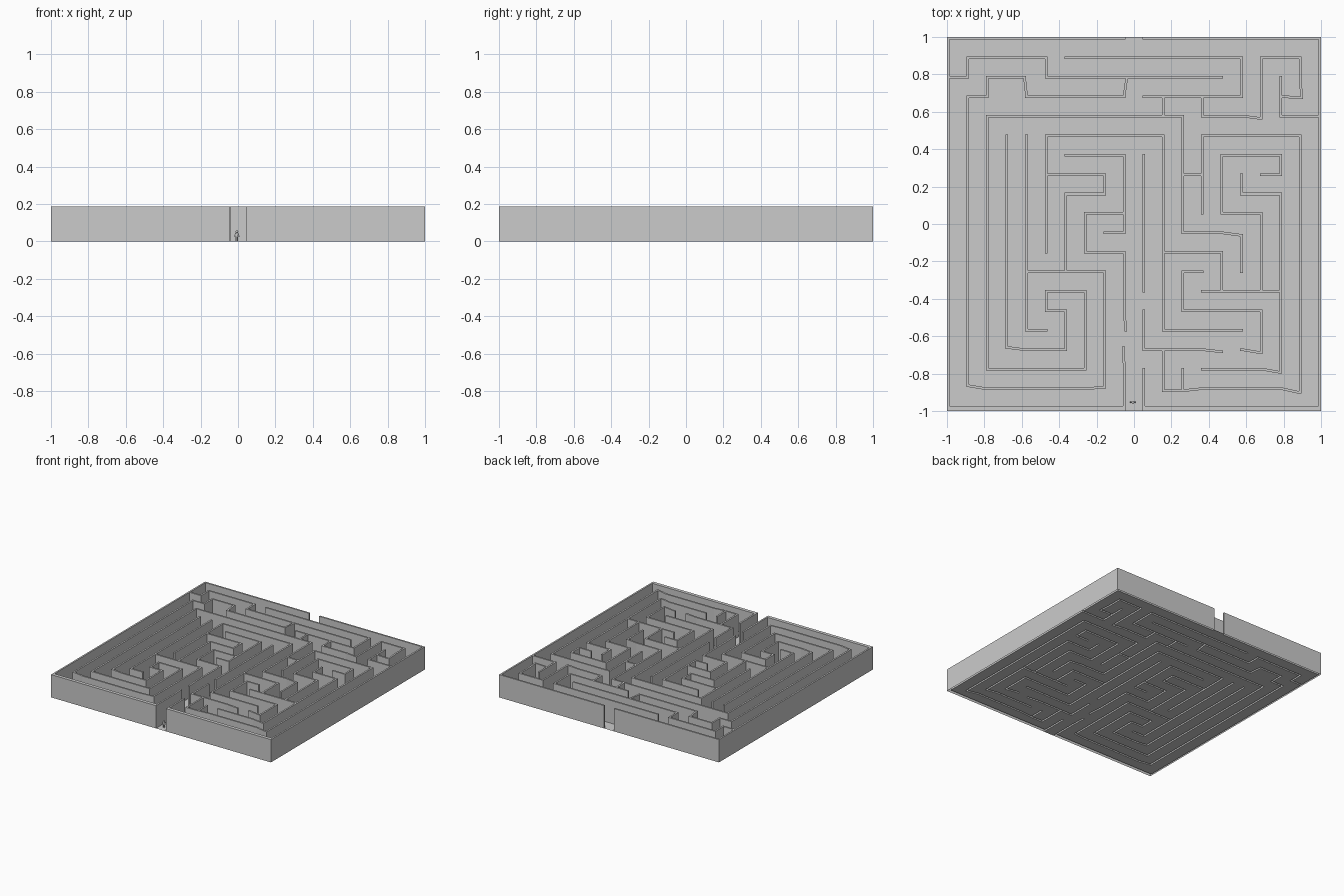
import bpy, bmesh, math

if "Cube" in bpy.data.objects:
    bpy.data.objects.remove(bpy.data.objects["Cube"])

N = 19            # cells per side
H = 0.187         # wall height
T = 0.0068        # half wall thickness
solid = set()     # fine-grid cells that are wall

STEP = {"R": (1, 0), "L": (-1, 0), "U": (0, 1), "D": (0, -1)}


def wall(i, j, moves):
    """Trace a wall from grid node (i, j), e.g. 'R3 U1'."""
    c, r = 2 * i, 2 * j
    solid.add((c, r))
    for m in moves.split():
        dx, dy = STEP[m[0]]
        for _ in range(2 * int(m[1:])):
            c, r = c + dx, r + dy
            solid.add((c, r))


# Outer walls with front and back openings
wall(9, 3, "D3 L9 U19 R9")
wall(10, 2, "D2 R9 U19 L9")

# Back band of the maze
wall(0, 17, "R1 U1 R4 D1 R9")
wall(9, 17, "D1 L5 U1 L2 D1 L1 D15 R7 U6 L4")
wall(6, 18, "R9 D2 L5")
wall(11, 16, "D1")
wall(13, 16, "D1 R3 U3 R2 D2 L1")
wall(17, 17, "D2 R2")

# Left half
wall(12, 15, "L10 D13 R5 U4 L2 D1 R1 D2 L3 U11")
wall(4, 14, "D10 R1")
wall(6, 7, "U4 R2 U1 L3")
wall(5, 8, "U6 R6 D10 R4")
wall(6, 13, "R3 D4 L1")
wall(9, 10, "L2 D2 R2 D4")

# Centre corridor
wall(10, 13, "D7")
wall(10, 5, "D2 R4")

# Right half
wall(12, 15, "D6 R3 D2")
wall(12, 12, "R1")
wall(13, 10, "U4 R5 D13 L7 U2")
wall(12, 1, "U1")
wall(11, 8, "R3 D2")
wall(13, 6, "R4 D4 L4")
wall(16, 6, "U4 L2 U3 R3 D1 L1")
wall(17, 6, "U5 L2 U1")
wall(13, 7, "L1 D2 R4 D2 L1")

# Slightly hand-drawn nodes: small shifts that tilt the walls
nudge = {(1, 1): (0, .015), (8, 1): (0, .008), (9, 17): (.013, 0), (4, 17): (-.01, 0),
         (18, 1): (0, -.02), (11, 1): (0, -.01), (12, 1): (0, -.01), (16, 15): (0, -.012),
         (17, 2): (0, -.016), (9, 4): (.008, 0), (3, 3): (0, .012), (16, 3): (0, -.015),
         (14, 3): (0, -.01), (15, 9): (0, -.012), (18, 16): (.008, -.005), (9, 3): (-.004, .01)}


def corner(a, b):
    """Position of fine-grid corner (a, b); two corners per wall line."""
    i, j = a // 2, b // 2
    dx, dy = nudge.get((i, j), (0, 0))
    x = (i - N / 2) * 0.1045 + (T if a % 2 else -T) + dx
    y = 0.9932 - (N - j) * 0.1041 + (T if b % 2 else -T) + dy
    if b == 0:
        y = -1
    elif b == 1:
        y = -0.972
    return max(-1, min(1, x)), max(-1, min(1, y))


def build(name, make_faces):
    bm, cache = bmesh.new(), {}

    def v(a, b, z):
        if (a, b, z) not in cache:
            cache[a, b, z] = bm.verts.new((*corner(a, b), z))
        return cache[a, b, z]

    make_faces(bm, v)
    me = bpy.data.meshes.new(name)
    bm.to_mesh(me)
    bm.free()
    ob = bpy.data.objects.new(name, me)
    bpy.context.collection.objects.link(ob)
    return ob


def ring(c, r):
    return [(c, r), (c + 1, r), (c + 1, r + 1), (c, r + 1)]


def floor_faces(bm, v):
    for c in range(2 * N + 1):
        for r in range(2 * N + 1):
            if (c, r) not in solid:
                bm.faces.new([v(a, b, 0) for a, b in ring(c, r)])


def wall_faces(bm, v):
    for c, r in sorted(solid):
        q = ring(c, r)
        bm.faces.new([v(a, b, H) for a, b in q])
        for k, (dx, dy) in enumerate([(0, -1), (1, 0), (0, 1), (-1, 0)]):
            if (c + dx, r + dy) not in solid:
                p, n = q[k], q[(k + 1) % 4]
                bm.faces.new([v(*p, 0), v(*n, 0), v(*n, H), v(*p, H)])


build("floor", floor_faces)
build("maze_walls", wall_faces)

# Tiny visitor standing in the front entrance
PX, PY = -0.006, -0.953


def block(name, x, z, sx, sy, sz, tilt=0):
    bpy.ops.mesh.primitive_cube_add(size=1, location=(PX + x, PY, z), rotation=(0, tilt, 0))
    ob = bpy.context.object
    ob.name = name
    ob.scale = (sx, sy, sz)


block("visitor_torso", 0, 0.034, 0.014, 0.008, 0.022)
for side, s in (("left", -1), ("right", 1)):
    block("visitor_leg_" + side, s * 0.004, 0.012, 0.006, 0.007, 0.024)
    block("visitor_arm_" + side, s * 0.010, 0.034, 0.004, 0.006, 0.022, -s * 0.2)
bpy.ops.mesh.primitive_uv_sphere_add(segments=10, ring_count=6, radius=0.008,
                                     location=(PX, PY, 0.052))
bpy.context.object.name = "visitor_head"
